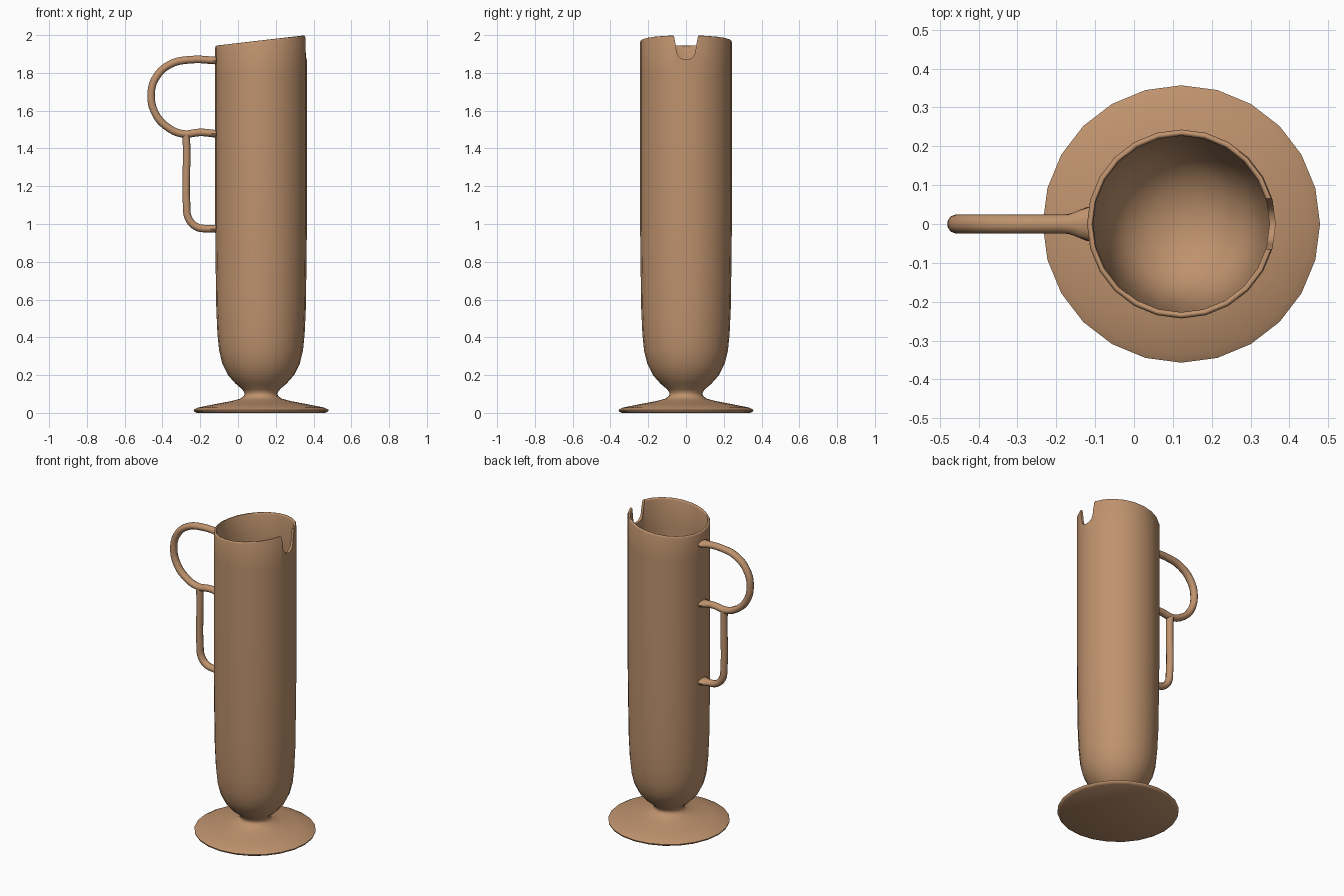
import bpy, bmesh, math
from mathutils import Matrix

if "Cube" in bpy.data.objects:
    bpy.data.objects.remove(bpy.data.objects["Cube"])

AXIS_X = 0.122
SIDES = 24

clay = bpy.data.materials.new("warm tan")
clay.use_nodes = True
clay.diffuse_color = (0.52, 0.29, 0.155, 1)
clay.node_tree.nodes["Principled BSDF"].inputs["Base Color"].default_value = clay.diffuse_color


def activate(ob):
    bpy.ops.object.select_all(action='DESELECT')
    ob.select_set(True)
    bpy.context.view_layer.objects.active = ob


def add_mesh(name, bm):
    bmesh.ops.recalc_face_normals(bm, faces=bm.faces)
    me = bpy.data.meshes.new(name)
    bm.to_mesh(me)
    bm.free()
    ob = bpy.data.objects.new(name, me)
    bpy.context.collection.objects.link(ob)
    me.materials.append(clay)
    return ob


def lathe(name, profile):
    bm = bmesh.new()
    vs = [bm.verts.new((r, 0, z)) for r, z in profile]
    es = [bm.edges.new(p) for p in zip(vs, vs[1:])]
    bmesh.ops.spin(bm, geom=vs + es, cent=(0, 0, 0), axis=(0, 0, 1),
                   angle=math.tau, steps=SIDES, use_merge=True)
    bmesh.ops.remove_doubles(bm, verts=bm.verts, dist=1e-5)
    # Tilt the rim up towards the spout
    for v in bm.verts:
        if v.co.z > 1.9:
            v.co.z += 0.116 * v.co.x
    bmesh.ops.translate(bm, verts=bm.verts, vec=(AXIS_X, 0, 0))
    return add_mesh(name, bm)


def rod(name, points):
    cu = bpy.data.curves.new(name, 'CURVE')
    cu.dimensions = '3D'
    cu.bevel_depth = 0.021
    cu.bevel_resolution = 3
    cu.resolution_u = 5
    cu.use_fill_caps = True
    sp = cu.splines.new('BEZIER')
    sp.bezier_points.add(len(points) - 1)
    for bp, (x, z) in zip(sp.bezier_points, points):
        bp.co = (x, 0, z)
        bp.handle_left_type = bp.handle_right_type = 'AUTO'
    ob = bpy.data.objects.new(name, cu)
    bpy.context.collection.objects.link(ob)
    activate(ob)
    bpy.ops.object.convert(target='MESH')
    ob = bpy.context.object
    ob.data.materials.clear()
    ob.data.materials.append(clay)
    # Widen the section, flaring where it joins the wall
    for v in ob.data.vertices:
        flare = min(1, max(0, (v.co.x + 0.17) / 0.05))
        v.co.y *= 1.15 + 0.95 * flare
    bpy.ops.object.shade_smooth_by_angle(angle=math.radians(50))
    return ob


# Hollow vessel with bowl and flared foot
outer = [(0, 0.005), (0.34, 0.005), (0.355, 0.008), (0.357, 0.016), (0.335, 0.028),
         (0.25, 0.045), (0.16, 0.062), (0.11, 0.075), (0.09, 0.09), (0.086, 0.105),
         (0.1, 0.125), (0.135, 0.155), (0.175, 0.2), (0.205, 0.26), (0.222, 0.33),
         (0.231, 0.42), (0.237, 0.55), (0.24, 0.75), (0.243, 1.0), (0.243, 1.4),
         (0.243, 1.8), (0.243, 1.962)]
rim = [(0.24, 1.97), (0.235, 1.972), (0.23, 1.97), (0.227, 1.962)]
inner = [(0.227, 1.8), (0.227, 1.0), (0.221, 0.55), (0.207, 0.35), (0.185, 0.26),
         (0.145, 0.195), (0.08, 0.155), (0, 0.14)]
vessel = lathe("vessel", [(r, 0 if z == 0.005 else z) for r, z in outer] + rim + inner)

# Spout notch, cut through the high side of the rim
half = [(0.085, 2.1), (0.075, 2.02), (0.063, 1.99), (0.055, 1.95), (0.05, 1.915)]
arc = [(0.048 * math.cos(a), 1.912 - 0.042 * math.sin(a))
       for a in (math.pi * i / 10 for i in range(1, 10))]
outline = half + arc + [(-y, z) for y, z in reversed(half)]
bm = bmesh.new()
face = bm.faces.new([bm.verts.new((0.25, y, z)) for y, z in outline])
ext = bmesh.ops.extrude_face_region(bm, geom=[face])
bmesh.ops.translate(bm, vec=(0.25, 0, 0),
                    verts=[g for g in ext["geom"] if isinstance(g, bmesh.types.BMVert)])
cutter = add_mesh("notch_cutter", bm)
cutter.hide_render = True
mod = vessel.modifiers.new("notch", 'BOOLEAN')
mod.operation = 'DIFFERENCE'
mod.solver = 'EXACT'
mod.object = cutter
activate(vessel)
bpy.ops.object.modifier_apply(modifier=mod.name)
bpy.data.objects.remove(cutter)
bpy.ops.object.shade_smooth_by_angle(angle=math.radians(50))

# Looped upper handle and the bracket hanging below it
rod("handle_loop", [(-0.112, 1.865), (-0.25, 1.87), (-0.36, 1.845), (-0.435, 1.775),
                    (-0.46, 1.68), (-0.435, 1.58), (-0.37, 1.51), (-0.29, 1.477),
                    (-0.2, 1.485), (-0.112, 1.477)])
rod("handle_bracket", [(-0.275, 1.475), (-0.272, 1.4), (-0.272, 1.1), (-0.262, 1.03),
                       (-0.22, 0.985), (-0.16, 0.975), (-0.112, 0.975)])
